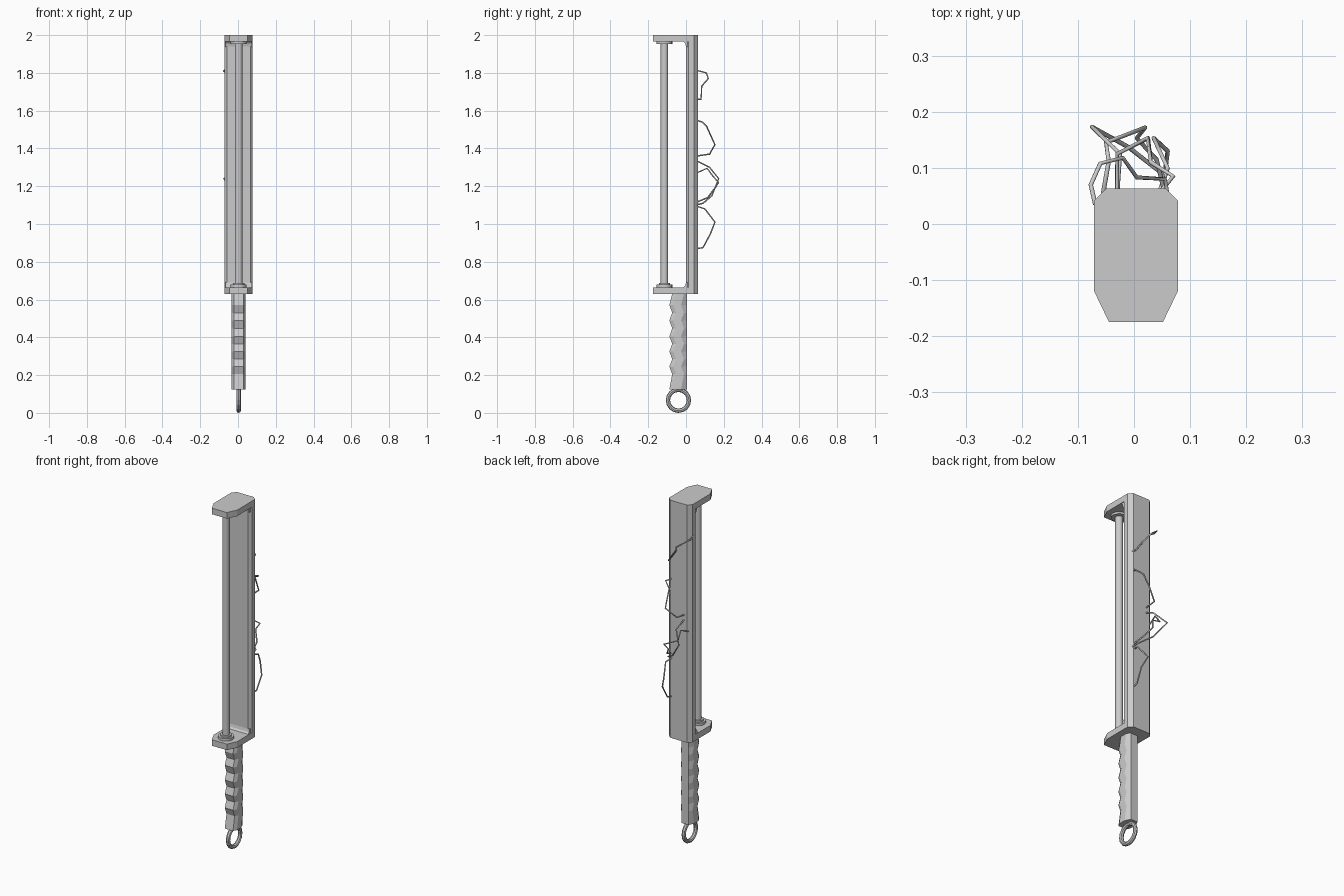
import bpy, bmesh, math

if "Cube" in bpy.data.objects:
    bpy.data.objects.remove(bpy.data.objects["Cube"])

CX = 0.0035          # body centre line
ROD_Y = -0.114


def loft(name, rings):
    """Skin a stack of equal-length point rings and cap both ends."""
    bm = bmesh.new()
    rows = [[bm.verts.new(p) for p in r] for r in rings]
    n = len(rows[0])
    for a, b in zip(rows, rows[1:]):
        for i in range(n):
            j = (i + 1) % n
            bm.faces.new((a[i], a[j], b[j], b[i]))
    bm.faces.new(rows[0][::-1])
    bm.faces.new(rows[-1])
    bmesh.ops.recalc_face_normals(bm, faces=bm.faces)
    me = bpy.data.meshes.new(name)
    bm.to_mesh(me)
    bm.free()
    ob = bpy.data.objects.new(name, me)
    bpy.context.collection.objects.link(ob)
    return ob


def mirrored(half):
    """Close a right-hand half outline across the centre line."""
    return [(CX + x, y) for x, y in half] + [(CX - x, y) for x, y in reversed(half)]


def prism(name, outline, z0, z1):
    return loft(name, [[(x, y, z) for x, y in outline] for z in (z0, z1)])


def cylinder(name, r, z0, z1, sides=16):
    bpy.ops.mesh.primitive_cylinder_add(vertices=sides, radius=r, depth=z1 - z0,
                                        location=(CX, ROD_Y, (z0 + z1) / 2))
    bpy.context.object.name = name
    bpy.ops.object.shade_smooth_by_angle(angle=math.radians(35))


# Frame: end plates and chamfered back wall
plate = mirrored([(0.048, -0.175), (0.0745, -0.12), (0.0745, 0.042), (0.0535, 0.063)])
wall = mirrored([(0.0615, 0.0), (0.0745, 0.014), (0.0745, 0.042), (0.0535, 0.063)])
prism("bottom_plate", plate, 0.63, 0.665)
prism("top_plate", plate, 1.965, 2.0)
prism("back_wall", wall, 0.664, 1.966)

# Small fillets where the wall meets the plates
for name, z, s in (("bottom_fillet", 0.664, 1), ("top_fillet", 1.966, -1)):
    prof = [(0.014, z), (-0.014, z), (-0.004, z + s * 0.01), (0.0, z + s * 0.026), (0.014, z + s * 0.03)]
    loft(name, [[(CX + x, y, zz) for y, zz in prof] for x in (-0.07, 0.07)])

# Rod with stepped collars
cylinder("rod", 0.02, 0.66, 1.97)
cylinder("bottom_collar", 0.042, 0.66, 0.679)
cylinder("bottom_collar_step", 0.03, 0.67, 0.688)
cylinder("top_collar", 0.042, 1.954, 1.97)

# Handle: octagonal grip with finger waves on the front
rings = []
for i, z in enumerate([0.125, 0.205, 0.245, 0.285, 0.325, 0.365, 0.405,
                       0.447, 0.49, 0.53, 0.57, 0.632]):
    w = 0.0 if i % 2 == 0 else 0.015
    sec = mirrored([(0.026, -0.088 + w), (0.037, -0.068 + w), (0.037, -0.026 + w), (0.022, 0.005)])
    rings.append([(x, y, z) for x, y in sec])
loft("handle", rings)

# Hanging ring
bpy.ops.mesh.primitive_torus_add(major_segments=16, minor_segments=8, major_radius=0.0555,
                                 minor_radius=0.0115, location=(CX, -0.04, 0.067),
                                 rotation=(0, math.pi / 2, 0))
bpy.context.object.name = "hanging_ring"

# Loose bent wires on the back
wires = [
    [(-.069, .035, 1.815), (-.077, .07, 1.81), (-.06, .108, 1.80), (-.02, .118, 1.77),
     (.005, .083, 1.73), (.055, .08, 1.66), (.06, .052, 1.66)],
    [(.045, .055, 1.55), (.07, .085, 1.54), (.03, .11, 1.515), (.025, .153, 1.42),
     (-.03, .125, 1.37), (-.03, .055, 1.36)],
    [(-.03, .055, 1.335), (-.025, .125, 1.30), (-.075, .173, 1.24), (-.01, .137, 1.15),
     (.05, .09, 1.11), (.06, .052, 1.10)],
    [(-.055, .055, 1.27), (-.045, .112, 1.295), (-.05, .145, 1.25), (.02, .172, 1.22),
     (.005, .153, 1.19), (.04, .115, 1.14), (.055, .055, 1.115)],
    [(.045, .055, 1.095), (.06, .1, 1.08), (.035, .153, 1.01), (.06, .13, .95),
     (.055, .09, .875), (.05, .055, .87)],
]
for i, pts in enumerate(wires):
    cu = bpy.data.curves.new("wire", "CURVE")
    cu.dimensions = "3D"
    cu.bevel_depth = 0.004
    cu.bevel_resolution = 1
    cu.use_fill_caps = True
    sp = cu.splines.new("POLY")
    sp.points.add(len(pts) - 1)
    for p, co in zip(sp.points, pts):
        p.co = (*co, 1)
    bpy.context.collection.objects.link(bpy.data.objects.new(f"wire_{i + 1}", cu))
